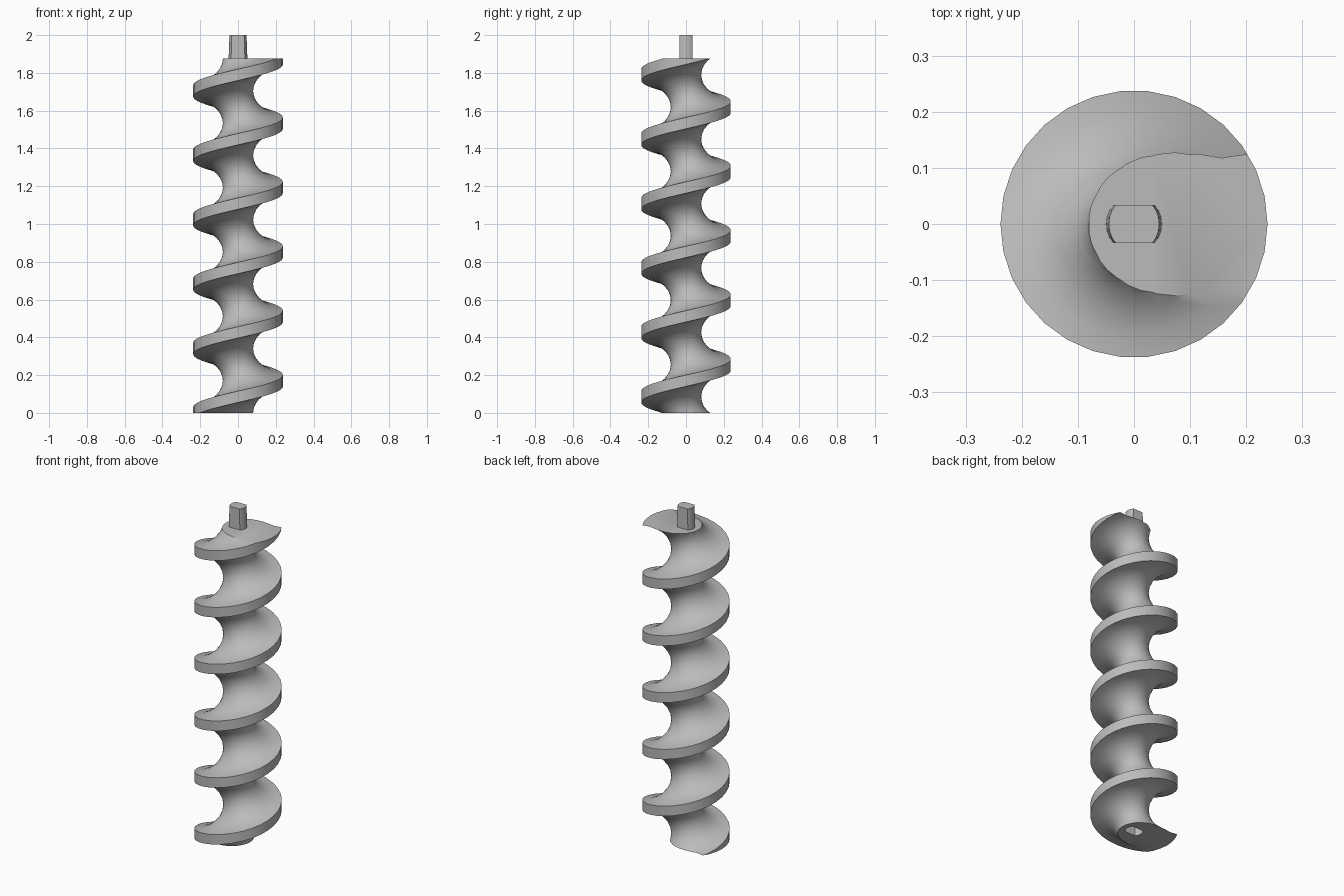
import bpy, bmesh
from math import pi, sin, cos, radians

cube = bpy.data.objects.get("Cube")
if cube:
    bpy.data.objects.remove(cube, do_unlink=True)

HEIGHT, TOTAL = 1.875, 2.0       # screw body height, overall height
PITCH = HEIGHT / 5.5
OUTER, CORE = 0.238, 0.08        # flight and core radii
LAND = 0.03                      # half height of the flight's outer band
SEGS, ARC = 30, 12               # steps per turn, steps per groove

steel = bpy.data.materials.new("grey_steel")
steel.use_nodes = True
grey = (0.5, 0.5, 0.5, 1)
steel.diffuse_color = grey
steel.node_tree.nodes["Principled BSDF"].inputs["Base Color"].default_value = grey


def finish(name, bm):
    bmesh.ops.recalc_face_normals(bm, faces=bm.faces[:])
    mesh = bpy.data.meshes.new(name)
    bm.to_mesh(mesh)
    bm.free()
    mesh.materials.append(steel)
    obj = bpy.data.objects.new(name, mesh)
    bpy.context.collection.objects.link(obj)
    bpy.ops.object.select_all(action="DESELECT")
    obj.select_set(True)
    bpy.context.view_layer.objects.active = obj
    bpy.ops.object.shade_smooth_by_angle(angle=radians(32))


def flat_sided_loop(bm, z, radius, half_y=0.034, steps=6):
    """Ring of a round shaft with two flats facing front and back."""
    corner = radians(43)
    verts = []
    for side in (1, -1):
        for i in range(steps + 1):
            a = corner * (2 * i / steps - 1)
            y = half_y * sin(a) / sin(corner)
            verts.append(bm.verts.new((side * radius * cos(a), side * y, z)))
    return verts


def bridge(bm, low, high):
    n = len(low)
    for i in range(n):
        j = (i + 1) % n
        bm.faces.new((low[i], low[j], high[j], high[i]))


# Screw body: flat outer land followed by an elliptical groove, swept as a helix
profile = [(-LAND, OUTER), (LAND, OUTER)]
for i in range(1, ARC):
    t = pi * i / ARC
    profile.append((PITCH / 2 - (PITCH / 2 - LAND) * cos(t),
                    OUTER - (OUTER - CORE) * sin(t)))

bm = bmesh.new()
columns = []
for j in range(SEGS):
    a = 2 * pi * j / SEGS
    columns.append([
        bm.verts.new((r * cos(a), r * sin(a),
                      HEIGHT + PITCH * (turn + j / SEGS) + dz))
        for turn in range(-8, 3) for dz, r in profile])

for j in range(SEGS):
    # The last column joins the first one a full turn further up
    shift = len(profile) if j == SEGS - 1 else 0
    here, following = columns[j], columns[(j + 1) % SEGS][shift:]
    for k in range(len(following) - 1):
        bm.faces.new((here[k], following[k], following[k + 1], here[k + 1]))

# Trim both ends flat
for z, direction in ((0, -1), (HEIGHT, 1)):
    bmesh.ops.bisect_plane(bm, geom=bm.verts[:] + bm.edges[:] + bm.faces[:],
                           dist=1e-5, plane_co=(0, 0, z),
                           plane_no=(0, 0, direction), clear_outer=True)

# Drive socket in the underside
mouth = flat_sided_loop(bm, 0, 0.05)
floor = flat_sided_loop(bm, TOTAL - HEIGHT, 0.05)
bridge(bm, mouth, floor)
bm.faces.new(floor)

# End caps, the lower one around the socket mouth
for z in (0, HEIGHT):
    rim = [e for e in bm.edges if e.is_boundary
           and all(abs(v.co.z - z) < 1e-3 for v in e.verts)]
    bmesh.ops.triangle_fill(bm, edges=rim, use_beauty=True, normal=(0, 0, 1))
finish("screw_body", bm)

# Drive shaft, slightly tapered towards its tip
bm = bmesh.new()
base = flat_sided_loop(bm, HEIGHT - 0.005, 0.05)
tip = flat_sided_loop(bm, TOTAL, 0.045)
bridge(bm, base, tip)
bm.faces.new(base)
bm.faces.new(tip)
finish("drive_shaft", bm)
